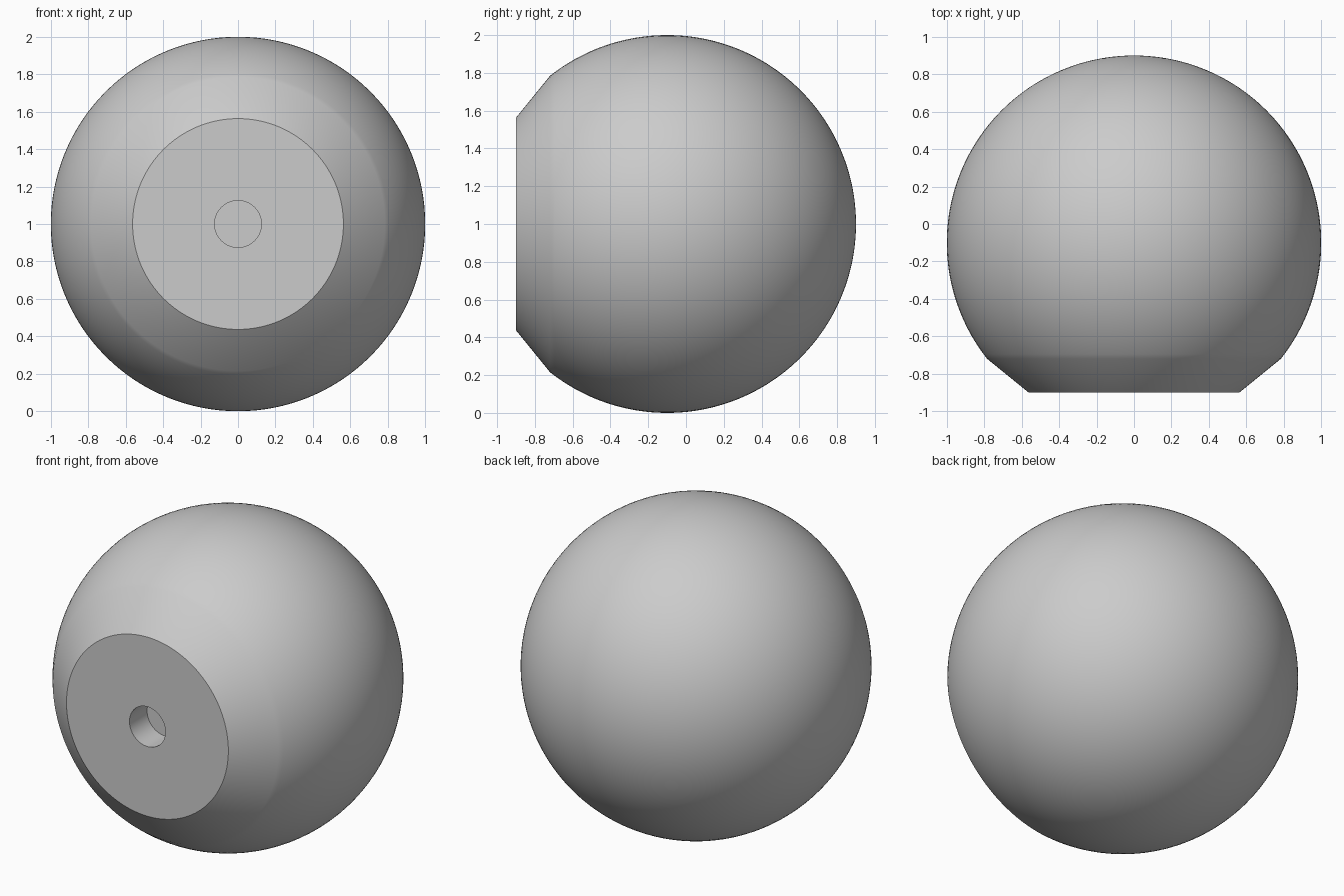
import bpy, bmesh
from math import sin, cos, pi, sqrt, acos, radians

cube = bpy.data.objects.get("Cube")
if cube:
    bpy.data.objects.remove(cube, do_unlink=True)

CENTRE_Y, CENTRE_Z = -0.1, 1.0
FRONT_Y, RIM_Y = -0.9, -0.72
FACE_R, HOLE_R, HOLE_DEPTH = 0.563, 0.125, 0.175
ARC_STEPS, SIDES = 72, 128

grey = bpy.data.materials.new("plain grey")
grey.use_nodes = True
colour = (0.6, 0.6, 0.6, 1)
grey.diffuse_color = colour
grey.node_tree.nodes["Principled BSDF"].inputs["Base Color"].default_value = colour

# Profile as (radius, y): blind hole, flat face, chamfer, then the sphere to its back pole
profile = [(0, FRONT_Y + HOLE_DEPTH), (HOLE_R, FRONT_Y + HOLE_DEPTH),
           (HOLE_R, FRONT_Y), (FACE_R, FRONT_Y)]
start = acos(RIM_Y - CENTRE_Y)
for i in range(ARC_STEPS):
    a = start * (1 - i / ARC_STEPS)
    profile.append((sin(a), CENTRE_Y + cos(a)))
profile.append((0, CENTRE_Y + 1))

# Turn the profile around the front-to-back axis
bm = bmesh.new()
verts = [bm.verts.new((r, y, CENTRE_Z)) for r, y in profile]
edges = [bm.edges.new(pair) for pair in zip(verts, verts[1:])]
bmesh.ops.spin(bm, geom=verts + edges, cent=(0, 0, CENTRE_Z), axis=(0, 1, 0),
               angle=2 * pi, steps=SIDES, use_merge=True)
bmesh.ops.remove_doubles(bm, verts=bm.verts, dist=1e-5)
bmesh.ops.recalc_face_normals(bm, faces=bm.faces)
mesh = bpy.data.meshes.new("drilled_ball")
bm.to_mesh(mesh)
bm.free()
mesh.materials.append(grey)

ball = bpy.data.objects.new("drilled_ball", mesh)
bpy.context.collection.objects.link(ball)
bpy.ops.object.select_all(action='DESELECT')
ball.select_set(True)
bpy.context.view_layer.objects.active = ball
bpy.ops.object.shade_smooth_by_angle(angle=radians(30))
